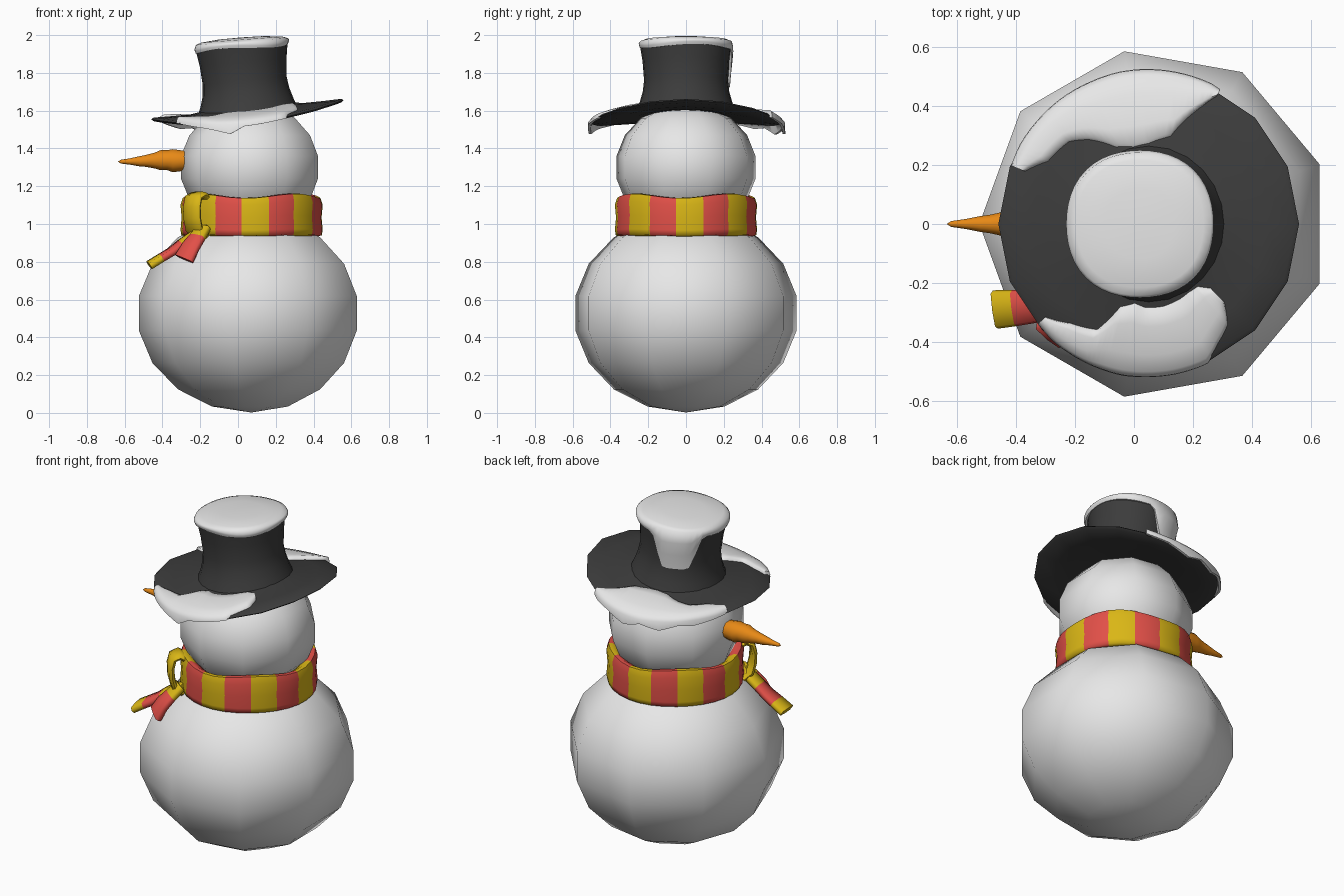
import bpy, bmesh, math
from mathutils import Vector

if "Cube" in bpy.data.objects:
    bpy.data.objects.remove(bpy.data.objects["Cube"])

def material(name, rgb):
    m = bpy.data.materials.new(name)
    m.diffuse_color = (*rgb, 1)
    m.use_nodes = True
    m.node_tree.nodes["Principled BSDF"].inputs["Base Color"].default_value = m.diffuse_color
    return m

SNOW = material("snow white", (0.8, 0.8, 0.8))
BLACK = material("hat charcoal", (0.045, 0.045, 0.045))
RED = material("scarf red", (0.76, 0.08, 0.065))
YELLOW = material("scarf yellow", (0.70, 0.47, 0.008))
ORANGE = material("carrot orange", (0.80, 0.25, 0.008))

def loft(name, rings, mats, rule=None, wrap=False, caps=False, sharp=65):
    """Skin closed rings of points; rule(ring, segment) picks the material."""
    bm = bmesh.new()
    vs = [[bm.verts.new(p) for p in r] for r in rings]
    n, m = len(rings), len(rings[0])
    for i in range(n if wrap else n - 1):
        for j in range(m):
            a, b = vs[i], vs[(i + 1) % n]
            f = bm.faces.new((a[j], a[(j + 1) % m], b[(j + 1) % m], b[j]))
            f.material_index = rule(i, j) if rule else 0
    if caps:
        for i, k in ((0, 0), (-1, n - 2)):
            f = bm.faces.new(vs[i])
            f.material_index = rule(k, 0) if rule else 0
    bmesh.ops.remove_doubles(bm, verts=bm.verts, dist=1e-5)
    bmesh.ops.recalc_face_normals(bm, faces=bm.faces)
    for f in bm.faces:
        f.smooth = True
    me = bpy.data.meshes.new(name)
    bm.to_mesh(me)
    bm.free()
    for mt in mats:
        me.materials.append(mt)
    me.set_sharp_from_angle(angle=math.radians(sharp))
    ob = bpy.data.objects.new(name, me)
    bpy.context.collection.objects.link(ob)
    return ob

def angles(n, start=0.0):
    return [math.radians(start + 360 * i / n) for i in range(n)]

# Body and head: coarse balls, nine sides and nine bands
def ball(name, cx, cz, r, h):
    rings = []
    for k in range(10):
        p = math.radians(20 * k)
        q = r * math.sin(p) if 0 < k < 9 else 0
        rings.append([(cx + q * math.cos(t), q * math.sin(t), cz - h * math.cos(p))
                      for t in angles(9, 20)])
    loft(name, rings, [SNOW])

ball("body", 0.07, 0.527, 0.604, 0.525)
ball("head", 0.072, 1.30, 0.38, 0.34)

# Carrot nose: profile (x, radius, centre z)
carrot = [(-0.22, 0.05, 1.335), (-0.30, 0.055, 1.335), (-0.345, 0.061, 1.335),
          (-0.375, 0.053, 1.338), (-0.41, 0.053, 1.338), (-0.44, 0.042, 1.336),
          (-0.49, 0.031, 1.334), (-0.52, 0.027, 1.332), (-0.57, 0.017, 1.331),
          (-0.62, 0.010, 1.33), (-0.635, 0.0, 1.33)]
loft("carrot_nose", [[(x, r * math.cos(t), z + r * math.sin(t)) for t in angles(12)]
                     for x, r, z in carrot], [ORANGE])

# Scarf band: wavy ring with sixteen alternating stripes
band = [(0.30, 1.12), (0.345, 1.15), (0.365, 1.148), (0.377, 1.11), (0.371, 1.04),
        (0.377, 0.97), (0.372, 0.942), (0.35, 0.935), (0.30, 0.95)]
rings = []
for t in angles(32, -8.25):
    w = 0.012 * math.cos(4 * (t - math.radians(40)))
    rings.append([(0.072 + r * math.cos(t), r * math.sin(t), z + w * (z - 0.9) / 0.25)
                  for r, z in band])
loft("scarf_band", rings, [YELLOW, RED], lambda i, j: (i // 2) % 2, wrap=True)

# Flat cloth strips for the knot and the two tails
def strip(name, path, across, half, thick, rule):
    path = [Vector(p) for p in path]
    across = Vector(across).normalized()
    rings = []
    for i, p in enumerate(path):
        tan = (path[min(i + 1, len(path) - 1)] - path[max(i - 1, 0)]).normalized()
        w = (across - tan * across.dot(tan)).normalized()
        n = tan.cross(w)
        h = half[i] if isinstance(half, list) else half
        rings.append([p + w * h * a + n * thick * b for a, b in
                      ((1, 0), (0.85, 0.8), (0, 1), (-0.85, 0.8),
                       (-1, 0), (-0.85, -0.8), (0, -1), (0.85, -0.8))])
    loft(name, rings, [YELLOW, RED], rule, caps=True)

ka = math.radians(223)
knot = [(0.33, 1.08), (0.35, 1.135), (0.385, 1.155), (0.42, 1.14), (0.432, 1.09),
        (0.43, 1.03), (0.415, 0.97), (0.37, 0.935)]
strip("scarf_knot", [(0.072 + r * math.cos(ka), r * math.sin(ka), z) for r, z in knot],
      (-math.sin(ka), math.cos(ka), 0), 0.062, 0.018, lambda i, j: 0)
strip("scarf_long_tail", [(-0.16, -0.27, 0.98), (-0.24, -0.27, 0.94), (-0.30, -0.275, 0.895),
                          (-0.35, -0.28, 0.855), (-0.405, -0.285, 0.822), (-0.47, -0.29, 0.782)],
      (0.5, -0.85, 0.15), [0.04, 0.05, 0.055, 0.058, 0.062, 0.066], 0.022,
      lambda i, j: 1 if i in (2, 3) else 0)
strip("scarf_short_tail", [(-0.18, -0.29, 0.98), (-0.215, -0.335, 0.93),
                           (-0.25, -0.365, 0.88), (-0.285, -0.375, 0.815)],
      (0.8, -0.55, -0.1), [0.04, 0.048, 0.056, 0.062], 0.022, lambda i, j: 1 if i > 0 else 0)

# Hat brim: tilted up to the right, drooping at front and back
CX = 0.05
def brim_point(r, t, dz):
    x, y = r * math.cos(t), r * math.sin(t)
    return (CX + x, y, 1.607 + 0.1 * x - 0.27 * y * y + dz)

brim = [(0.15, -0.02), (0.28, -0.028), (0.40, -0.026), (0.495, -0.014), (0.51, -0.002),
        (0.497, 0.006), (0.40, 0.004), (0.30, 0.004), (0.24, 0.012)]
loft("hat_brim", [[brim_point(r, t, dz) for t in angles(16)] for r, dz in brim], [BLACK])

# Hat crown: waisted, leaning slightly left
crown = [(0.05, 0.265, 1.595), (0.047, 0.245, 1.645), (0.042, 0.229, 1.70), (0.035, 0.222, 1.76),
         (0.027, 0.230, 1.86), (0.02, 0.243, 1.94), (0.02, 0.0, 1.945)]
loft("hat_crown", [[(c + r * math.cos(t), r * math.sin(t), z + 0.1 * r * math.cos(t))
                    for t in angles(24)] for c, r, z in crown], [BLACK])

# Snow on the crown, running down in one drip at the back
def drip(t):
    d = abs((math.degrees(t) - 116 + 180) % 360 - 180)
    f = min(1, max(0, (38 - d) / 22))
    return f * f * (3 - 2 * f)

# (radius, height, drip length, radius lost with the drip)
cap = [(0.225, 1.93, 0.21, 0.015), (0.248, 1.928, 0.205, 0.010), (0.254, 1.942, 0.13, 0.008),
       (0.255, 1.952, 0.06, 0.0), (0.247, 1.966, 0.0, 0.0), (0.22, 1.976, 0.0, 0.0),
       (0.12, 1.986, 0.0, 0.0), (0.0, 1.988, 0.0, 0.0)]
rings = []
for r, z, length, loss in cap:
    ring = []
    for t in angles(48):
        f = drip(t)
        q = (r - loss * f) * (1 - 0.018 * math.cos(4 * t))
        wave = 0.008 * math.sin(3 * t + 1) if length else 0
        ring.append((0.02 + 0.012 * f * (length > 0.1) + q * math.cos(t), q * math.sin(t),
                     z - length * f + wave + 0.075 * q * math.cos(t)))
    rings.append(ring)
loft("crown_snow", rings, [SNOW])

# Snow patches on the brim: rows of (degrees, inner radius, outer radius, overhang)
def brim_snow(name, rows):
    rings = []
    for a, b in zip(rows, rows[1:]):
        steps = 4
        for s in range(steps + (b is rows[-1])):
            u = s / steps
            deg, ri, ro, hang = (p + (q - p) * u for p, q in zip(a, b))
            t, w = math.radians(deg), ro - ri
            rings.append([brim_point(r, t, dz) for r, dz in (
                (ri, -0.004), (ri + 0.08 * w, 0.017), (ri + 0.3 * w, 0.026),
                (ri + 0.7 * w, 0.025), (ri + 0.93 * w, 0.018), (ro, 0.002),
                (ro + 0.002, -hang), (ro - 0.012, -hang - 0.004), (ro - 0.02, -0.006))])
    loft(name, rings, [SNOW], caps=True)

brim_snow("back_brim_snow", [
    (62, 0.49, 0.515, 0.01), (66, 0.43, 0.52, 0.015), (76, 0.30, 0.522, 0.02),
    (90, 0.262, 0.524, 0.055), (101, 0.255, 0.524, 0.025), (113, 0.275, 0.52, 0.05),
    (125, 0.345, 0.518, 0.02), (134, 0.385, 0.515, 0.03), (148, 0.40, 0.512, 0.015),
    (157, 0.455, 0.505, 0.005)])
brim_snow("front_brim_snow", [
    (222, 0.47, 0.505, 0.005), (232, 0.425, 0.512, 0.01), (244, 0.395, 0.515, 0.02),
    (251, 0.29, 0.517, 0.03), (260, 0.262, 0.52, 0.05), (268, 0.275, 0.518, 0.015),
    (280, 0.275, 0.516, 0.012), (293, 0.265, 0.512, 0.008), (300, 0.26, 0.47, 0.004),
    (308, 0.262, 0.435, 0.004), (314, 0.30, 0.37, 0.004)])
